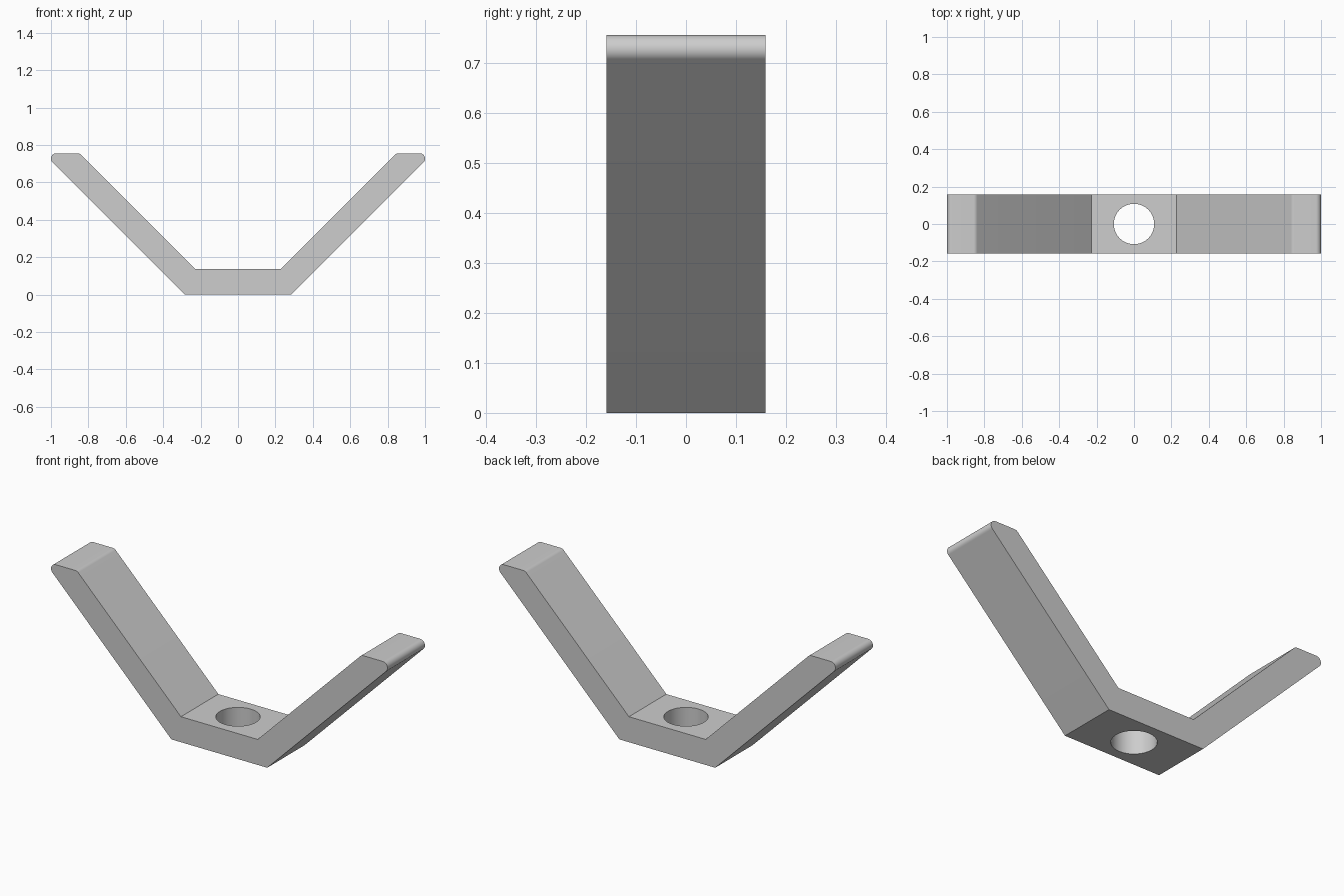
import bpy
import bmesh
import math
from mathutils import Vector

if "Cube" in bpy.data.objects:
    bpy.data.objects.remove(bpy.data.objects["Cube"], do_unlink=True)

HALF_DEPTH = 0.159
HEIGHT = 0.755
THICKNESS = 0.137
FOOT = 0.285      # half width of the underside
SEAT = 0.228      # half width of the upper face of the base
HOLE_RADIUS = 0.108
FILLET = 0.028


def fillet(before, corner, after, radius, steps):
    """Points of a round that replaces a profile corner."""
    a, c, b = Vector(before), Vector(corner), Vector(after)
    u, v = (a - c).normalized(), (b - c).normalized()
    half = math.acos(u.dot(v)) / 2
    centre = c + (u + v).normalized() * radius / math.sin(half)
    start = c + u * radius / math.tan(half) - centre
    end = c + v * radius / math.tan(half) - centre
    arms = [start.lerp(end, i / steps).normalized() for i in range(steps + 1)]
    return [tuple(centre + arm * radius) for arm in arms]


# Grey material
grey = bpy.data.materials.new("plain grey")
grey.use_nodes = True
colour = (0.61, 0.61, 0.61, 1)
grey.diffuse_color = colour
grey.node_tree.nodes["Principled BSDF"].inputs["Base Color"].default_value = colour

# Half profile: base, 45 degree arm, rounded tip
foot = (FOOT, 0)
outer_tip = (FOOT + HEIGHT, HEIGHT)
inner_tip = (SEAT + HEIGHT - THICKNESS, HEIGHT)
seat = (SEAT, THICKNESS)
half_profile = [foot]
half_profile += fillet(foot, outer_tip, inner_tip, FILLET, 14)
half_profile += fillet(outer_tip, inner_tip, seat, FILLET, 6)
half_profile += [seat]
profile = half_profile + [(-x, z) for x, z in reversed(half_profile)]

# Bracket body extruded along y
bm = bmesh.new()
face = bm.faces.new([bm.verts.new((x, -HALF_DEPTH, z)) for x, z in profile])
extruded = bmesh.ops.extrude_face_region(bm, geom=[face])["geom"]
bmesh.ops.translate(bm, vec=(0, 2 * HALF_DEPTH, 0),
                    verts=[g for g in extruded if isinstance(g, bmesh.types.BMVert)])
bmesh.ops.recalc_face_normals(bm, faces=bm.faces)
mesh = bpy.data.meshes.new("bracket")
bm.to_mesh(mesh)
bm.free()
mesh.materials.append(grey)
bracket = bpy.data.objects.new("bracket", mesh)
bpy.context.collection.objects.link(bracket)

# Round bolt hole through the base
bpy.ops.mesh.primitive_cylinder_add(vertices=64, radius=HOLE_RADIUS, depth=0.5,
                                    location=(0, 0, THICKNESS / 2))
cutter = bpy.context.object
cutter.name = "hole_cutter"
cutter.hide_render = True
cutter.data.materials.append(grey)
cut = bracket.modifiers.new("bolt hole", 'BOOLEAN')
cut.operation = 'DIFFERENCE'
cut.solver = 'EXACT'
cut.object = cutter

bpy.ops.object.select_all(action='DESELECT')
bracket.select_set(True)
bpy.context.view_layer.objects.active = bracket
bpy.ops.object.modifier_apply(modifier=cut.name)
bpy.data.objects.remove(cutter, do_unlink=True)
bpy.ops.object.shade_smooth_by_angle(angle=math.radians(30))
